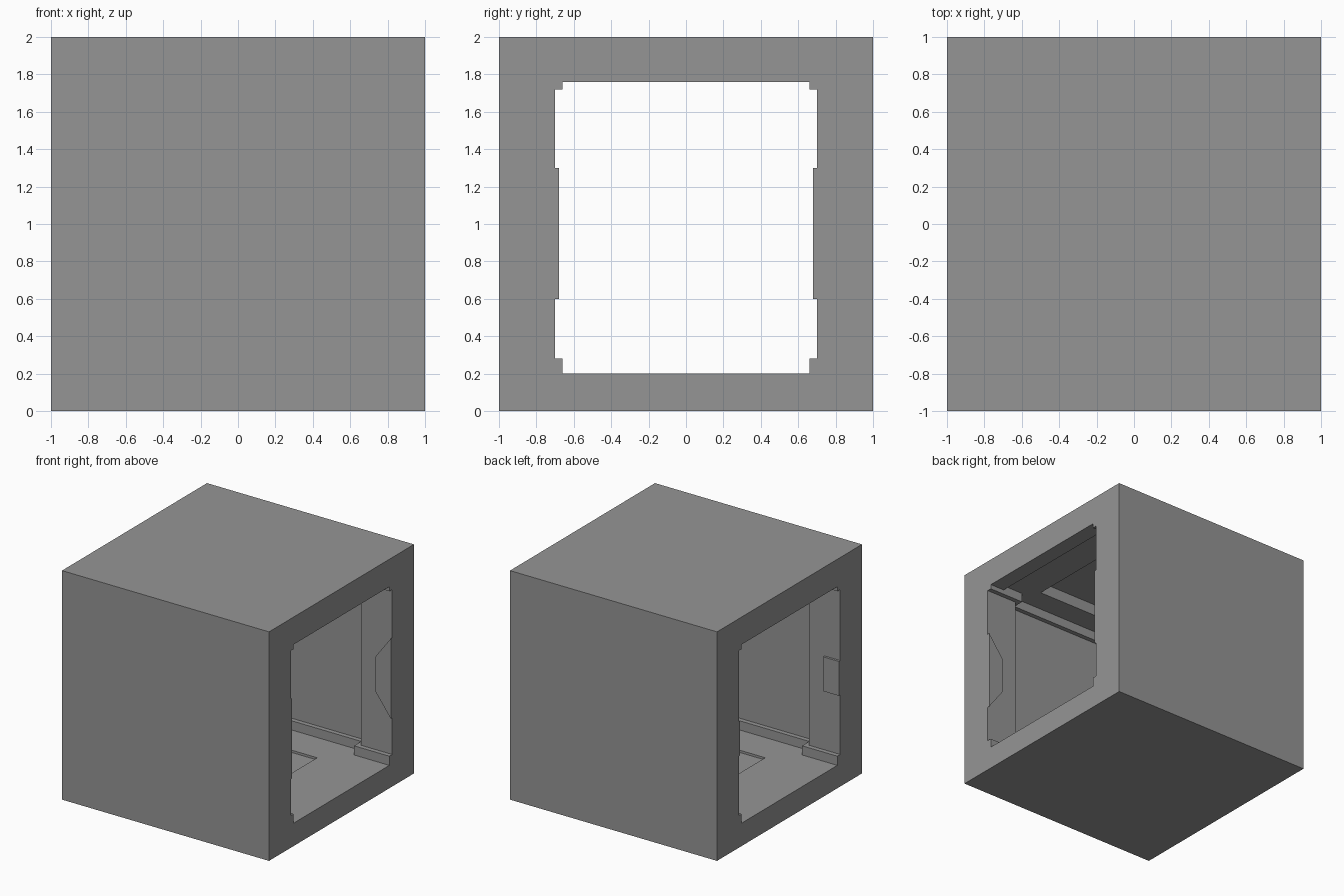
import bpy
import bmesh

cube = bpy.data.objects.get("Cube")
if cube:
    bpy.data.objects.remove(cube, do_unlink=True)

grey = bpy.data.materials.new("plain_grey")
grey.use_nodes = True
grey.diffuse_color = (0.3, 0.3, 0.3, 1)
grey.node_tree.nodes["Principled BSDF"].inputs["Base Color"].default_value = (0.3, 0.3, 0.3, 1)


def prism(name, outline, offset):
    """Closed solid: a flat outline of 3D points swept along an offset."""
    bm = bmesh.new()
    face = bm.faces.new([bm.verts.new(p) for p in outline])
    swept = bmesh.ops.extrude_face_region(bm, geom=[face], use_keep_orig=True)
    moved = [g for g in swept["geom"] if isinstance(g, bmesh.types.BMVert)]
    bmesh.ops.translate(bm, verts=moved, vec=offset)
    bmesh.ops.recalc_face_normals(bm, faces=bm.faces)
    mesh = bpy.data.meshes.new(name)
    bm.to_mesh(mesh)
    bm.free()
    mesh.materials.append(grey)
    obj = bpy.data.objects.new(name, mesh)
    bpy.context.collection.objects.link(obj)
    return obj


def upright(name, plan, low, high):
    return prism(name, [(x, y, low) for x, y in plan], (0, 0, high - low))


def square(half):
    return [(half, half), (-half, half), (-half, -half), (half, -half)]


def room_plan(end, door, pillar, wall):
    """Cross-shaped floor plan: a wide room with a narrower doorway at each end."""
    quarter = [(end, door), (pillar, door), (pillar, wall)]
    back = quarter + [(-x, y) for x, y in reversed(quarter)]
    return back + [(-x, -y) for x, y in back]


# Solid block hollowed out into a corridor section
shell = upright("corridor_shell", square(1), 0, 2)
cutters = [
    # space between the skirting and cornice fronts, under the door lintels
    upright("trim_cutter", room_plan(1.1, 0.66, 0.66, 0.76), 0.2, 1.76),
    # full wall recess between skirting and cornice
    upright("wall_cutter", room_plan(1.1, 0.7, 0.7, 0.8), 0.28, 1.72),
    # higher ceiling behind the lintels
    upright("ceiling_cutter", room_plan(0.86, 0.66, 0.66, 0.76), 1.0, 1.8),
    # shallow floor panel and deep ceiling light well
    upright("floor_panel_cutter", square(0.45), 0.18, 0.5),
    upright("light_well_cutter", square(0.55), 1.5, 1.9),
]
bpy.context.view_layer.objects.active = shell
for cutter in cutters:
    cutter.hide_render = True
    cut = shell.modifiers.new(cutter.name, "BOOLEAN")
    cut.operation = "DIFFERENCE"
    cut.solver = "EXACT"
    cut.object = cutter
    bpy.ops.object.modifier_apply(modifier=cut.name)
    bpy.data.objects.remove(cutter, do_unlink=True)

# Raised plates on the door pillars: tapered at the left end, square at the right
tapered = [(1, 0.6), (1, 1.3), (0.85, 1.1), (0.85, 0.8)]
plain = [(-1, 0.8), (-1, 1.1), (-0.85, 1.1), (-0.85, 0.8)]
for side, place in ((-1, "front"), (1, "back")):
    for shape, end in ((tapered, "left"), (plain, "right")):
        prism(f"{place}_{end}_pillar_plate",
              [(x, side * 0.7, z) for x, z in shape], (0, -side * 0.02, 0))
